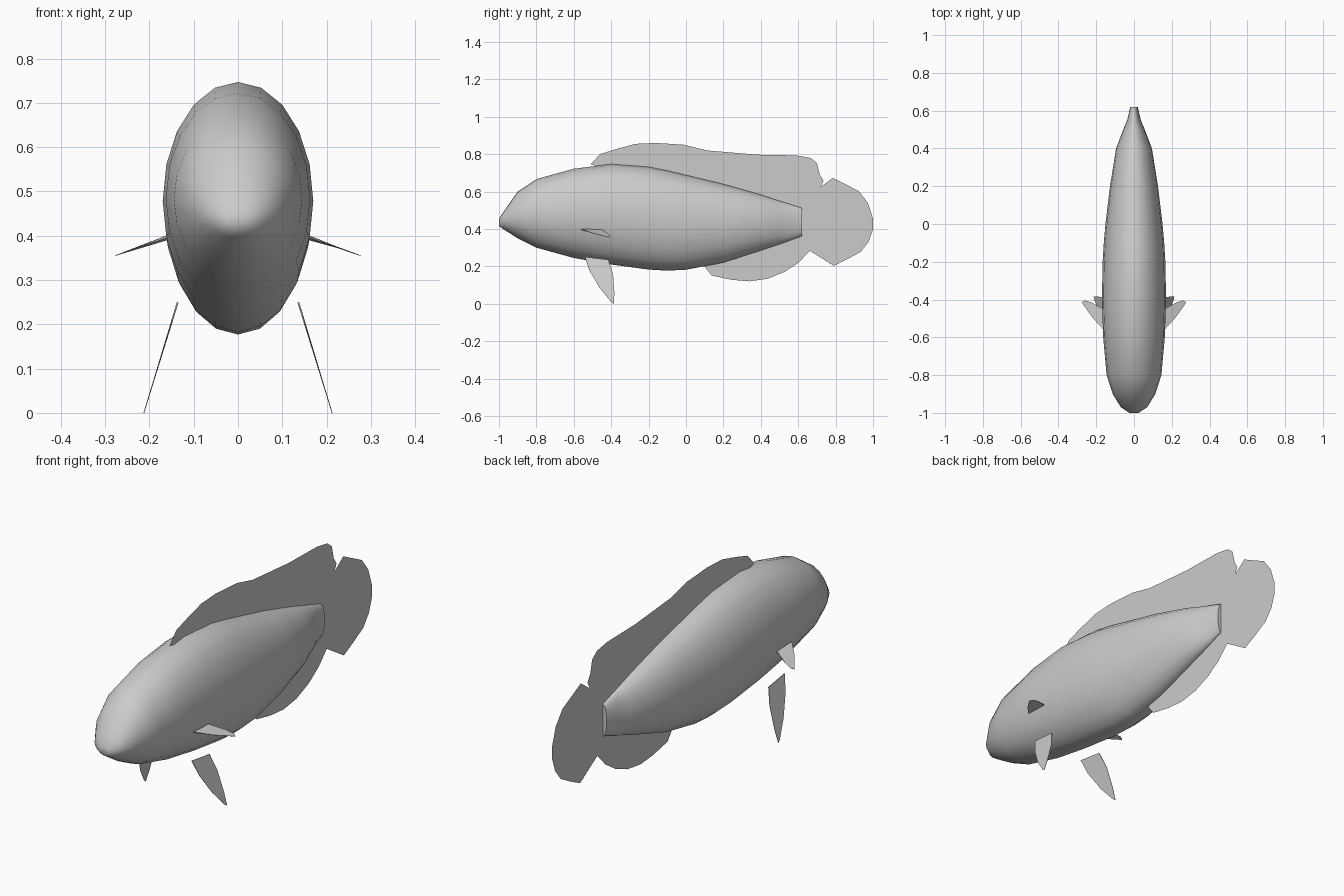
import bpy, bmesh, math
from mathutils import Vector

if "Cube" in bpy.data.objects:
    bpy.data.objects.remove(bpy.data.objects["Cube"], do_unlink=True)

GREY = (0.6, 0.6, 0.6, 1)
grey = bpy.data.materials.new("plain grey")
grey.use_nodes = True
grey.diffuse_color = GREY
grey.node_tree.nodes["Principled BSDF"].inputs["Base Color"].default_value = GREY


def finish(name, bm):
    mesh = bpy.data.meshes.new(name)
    bm.to_mesh(mesh)
    bm.free()
    mesh.materials.append(grey)
    obj = bpy.data.objects.new(name, mesh)
    bpy.context.collection.objects.link(obj)
    return obj


def flat_fin(name, outline):
    """Thin upright sheet on the centre plane from a (y, z) outline."""
    bm = bmesh.new()
    face = bm.faces.new([bm.verts.new((0, y, z)) for y, z in outline])
    bmesh.ops.triangulate(bm, faces=[face])
    return finish(name, bm)


def paired_fin(name, outline, thickness):
    """Thin blade, thick at the root and sharp at the tip, on both sides."""
    for side, sign in (("left", 1), ("right", -1)):
        pts = [Vector((sign * x, y, z)) for x, y, z in outline]
        normal = (pts[1] - pts[0]).cross(pts[-1] - pts[0]).normalized()
        roots = (0, len(pts) - 1)
        bm = bmesh.new()
        sheets = []
        for d in (-1, 1):
            sheets.append([bm.verts.new(p + normal * d * (thickness if i in roots else 0.0008))
                           for i, p in enumerate(pts)])
        bm.faces.new(sheets[0][::-1])
        bm.faces.new(sheets[1])
        for i in range(len(pts)):
            j = (i + 1) % len(pts)
            bm.faces.new((sheets[0][i], sheets[0][j], sheets[1][j], sheets[1][i]))
        bmesh.ops.recalc_face_normals(bm, faces=bm.faces)
        finish(f"{side}_{name}", bm)


# Body: elliptical rings (y, top, bottom, half width) from nose to tail
RINGS = [
    (-1.0, .455, .415, .025), (-.97, .50, .395, .07), (-.9, .60, .35, .113),
    (-.8, .667, .30, .145), (-.6, .722, .245, .163), (-.4, .747, .21, .17),
    (-.2, .732, .183, .166), (-.1, .712, .177, .16), (0, .688, .182, .151),
    (.2, .64, .22, .127), (.4, .583, .285, .095), (.5, .55, .318, .057),
    (.55, .535, .336, .036), (.62, .512, .362, .02),
]
SIDES = 20
bm = bmesh.new()
rings = []
for y, top, bottom, half in RINGS:
    mid, tall = (top + bottom) / 2, (top - bottom) / 2
    angles = [2 * math.pi * i / SIDES for i in range(SIDES)]
    rings.append([bm.verts.new((half * math.sin(a), y, mid + tall * math.cos(a))) for a in angles])
for a, b in zip(rings, rings[1:]):
    for i in range(SIDES):
        j = (i + 1) % SIDES
        bm.faces.new((a[i], a[j], b[j], b[i]))
bm.faces.new(rings[0])
bm.faces.new(rings[-1])
bmesh.ops.recalc_face_normals(bm, faces=bm.faces)
body = finish("body", bm)
bpy.context.view_layer.objects.active = body
body.select_set(True)
bpy.ops.object.shade_smooth_by_angle(angle=math.radians(60))
body.select_set(False)

# Centre fins
TAIL_TOP, TAIL_LOW = (.62, .51), (.62, .365)
NOTCH_TOP, NOTCH_LOW = (.72, .625), (.662, .283)
flat_fin("dorsal_fin", [
    (-.51, .745), (-.46, .80), (-.37, .828), (-.27, .855), (-.16, .86), (-.01, .85),
    (.11, .82), (.26, .807), (.38, .797), (.59, .793), (.665, .78), (.7, .753),
    (.715, .69), (.735, .657), NOTCH_TOP, TAIL_TOP, (.4, .56), (0, .66), (-.4, .72)])
flat_fin("tail_fin", [
    NOTCH_TOP, (.785, .673), (.85, .64), (.923, .603), (.972, .54), (1, .455), (1, .4),
    (.977, .332), (.935, .278), (.865, .24), (.79, .203), NOTCH_LOW, TAIL_LOW, TAIL_TOP])
flat_fin("anal_fin", [
    NOTCH_LOW, (.602, .22), (.528, .171), (.437, .134), (.34, .12), (.245, .128),
    (.138, .15), (.1, .198), (.2, .25), (.4, .31), TAIL_LOW])

# Side and belly fins, root points first and last
paired_fin("pectoral_fin", [
    (.16, -.56, .398), (.22, -.495, .376), (.277, -.415, .355), (.262, -.405, .36),
    (.225, -.415, .373), (.16, -.45, .393)], .003)


def belly(y, z):
    return (.137 + (.247 - z) * .306, y, z)


paired_fin("pelvic_fin", [belly(y, z) for y, z in (
    (-.54, .25), (-.515, .175), (-.46, .083), (-.4, .01), (-.385, .0),
    (-.383, .06), (-.39, .16), (-.415, .235))], .002)
